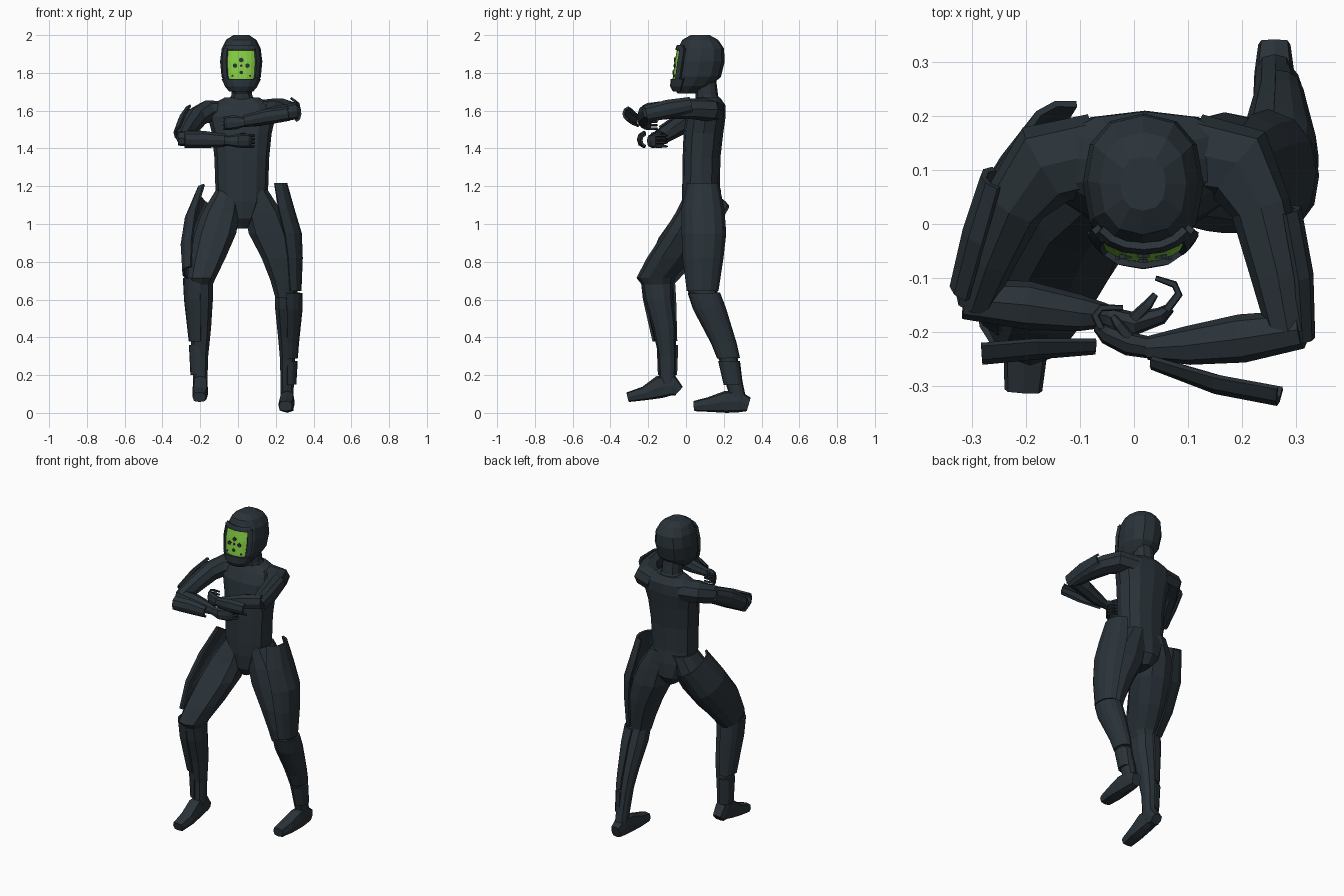
import bpy, bmesh, math
from mathutils import Vector

PI = math.pi
Z = Vector((0, 0, 1))


def material(name, rgb):
    m = bpy.data.materials.new(name)
    m.diffuse_color = (*rgb, 1)
    return m


SUIT = material("dark slate", (0.023, 0.033, 0.041))
GREEN = material("visor green", (0.235, 0.61, 0.055))


def loft(name, rings, n=10, mat=SUIT, arc=None, level=False, power=0.85, thick=0.012):
    """Skin rings (x, y, z, ru, rv); arc=(middle, half) makes an open plate."""
    pts = [Vector(r[:3]) for r in rings]
    bm = bmesh.new()
    if arc:
        angles = [arc[0] - arc[1] + 2 * arc[1] * i / n for i in range(n + 1)]
    else:
        angles = [2 * PI * i / n - PI / 2 for i in range(n)]
    rows = []
    for i, r in enumerate(rings):
        if level:
            u, v = Vector((1, 0, 0)), Vector((0, 1, 0))
        else:
            t = (pts[min(i + 1, len(pts) - 1)] - pts[max(i - 1, 0)]).normalized()
            u = t.cross(Z).normalized()
            v = u.cross(t)
        row = []
        for a in angles:
            c, s = math.cos(a), math.sin(a)
            c = math.copysign(abs(c) ** power, c)
            s = math.copysign(abs(s) ** power, s)
            row.append(bm.verts.new(pts[i] + u * c * r[3] + v * s * r[4]))
        rows.append(row)
    m = len(angles)
    for a, b in zip(rows, rows[1:]):
        for j in range(m - 1 if arc else m):
            k = (j + 1) % m
            bm.faces.new((a[j], a[k], b[k], b[j]))
    if not arc:
        bm.faces.new(rows[0])
        bm.faces.new(rows[-1])
    bmesh.ops.recalc_face_normals(bm, faces=bm.faces)
    me = bpy.data.meshes.new(name)
    bm.to_mesh(me)
    bm.free()
    me.materials.append(mat)
    ob = bpy.data.objects.new(name, me)
    bpy.context.collection.objects.link(ob)
    if arc:
        sol = ob.modifiers.new("thickness", "SOLIDIFY")
        sol.thickness, sol.offset = thick, 0
    return ob


# Torso, neck
CX = 0.02
loft("torso", [(CX, y, z, a, b) for z, y, a, b in (
    (0.975, .09, .03, .06), (1.03, .09, .085, .1), (1.12, .085, .135, .105), (1.2, .08, .14, .1),
    (1.35, .082, .145, .1), (1.48, .092, .158, .105), (1.57, .105, .18, .105),
    (1.63, .12, .165, .088), (1.67, .12, .09, .06))], 12, level=True)
loft("neck", [(CX, .125, 1.63, .09, .07), (CX, .11, 1.68, .058, .06), (CX, .105, 1.76, .055, .055)],
     10, level=True)

# Helmet
HX = 0.017
HP = 0.85
HEAD = [(1.69, 0, .04, .045), (1.73, .033, .078, .1), (1.78, .06, .104, .125),
        (1.86, .075, .112, .13), (1.93, .08, .103, .121), (1.975, .075, .08, .095), (2.0, .075, .042, .05)]


def head_ring(z, grow):
    for a, b in zip(HEAD, HEAD[1:]):
        if a[0] <= z <= b[0]:
            f = (z - a[0]) / (b[0] - a[0])
            y, rx, ry = (a[i] + (b[i] - a[i]) * f for i in (1, 2, 3))
            return (HX, y, z, rx + grow, ry + grow)


loft("helmet", [head_ring(h[0], 0) for h in HEAD], 12, level=True, power=HP)


def face_plate(name, levels, mid, half, grow, mat=SUIT, thick=.008, n=6):
    loft(name, [head_ring(z, grow) for z in levels], n, mat, (mid - PI / 2, half), True, HP, thick)


face_plate("visor", (1.765, 1.78, 1.86, 1.922), 0, .62, .002, GREEN, .006)
face_plate("chin_guard", (1.705, 1.73, 1.768), 0, 1.1, .01, thick=.014)
face_plate("brow", (1.92, 1.93, 1.945), 0, .8, .007, thick=.014)
for side in (-1, 1):
    face_plate("cheek_guard", (1.75, 1.78, 1.86, 1.93), side * .76, .14, .007, thick=.016, n=2)

# Dark spots on the visor
for x, z, r in ((.017, 1.868, .013), (-.016, 1.838, .013), (.05, 1.838, .013), (.017, 1.802, .01),
                (.017, 1.838, .007), (-.03, 1.785, .006), (.064, 1.785, .006)):
    _, cy, _, rx, ry = head_ring(z, .006)
    y = cy - ry * (1 - (abs(x - HX) / rx) ** (2 / HP)) ** (HP / 2)
    loft("visor_spot", [(x, y + .004, z, r, r), (x, y - .003, z, r, r)], 6, power=1)

# Right arm (-x): bent, forearm across the belly
loft("right_upper_arm", [(-.07, .13, 1.59, .075, .06), (-.165, .11, 1.595, .08, .06), (-.22, .04, 1.565, .058, .055),
                         (-.265, -.06, 1.505, .048, .05), (-.295, -.145, 1.455, .036, .042)], 8)
loft("right_forearm", [(-.315, -.14, 1.455, .036, .04), (-.2, -.15, 1.45, .045, .044),
                       (-.1, -.165, 1.445, .034, .036), (-.05, -.17, 1.44, .022, .026)], 8)
loft("right_arm_plate", [(-.23, .08, 1.59, .05, .043), (-.255, -.02, 1.54, .058, .052),
                         (-.287, -.125, 1.475, .05, .045)], 4, arc=(.2, 1.1))
loft("right_forearm_plate", [(-.285, -.2, 1.447, .055, .042), (-.18, -.193, 1.447, .052, .043),
                             (-.07, -.2, 1.443, .036, .032)], 4, arc=(0, 1.2))
loft("right_hand", [(-.06, -.17, 1.44, .02, .024), (0, -.185, 1.44, .022, .036), (.05, -.17, 1.44, .016, .038),
                    (.068, -.155, 1.44, .009, .034)], 8)

# Left arm (+x): raised, forearm across the chest
loft("left_upper_arm", [(.11, .13, 1.595, .075, .06), (.195, .11, 1.605, .078, .06), (.235, .03, 1.61, .056, .055),
                        (.265, -.09, 1.605, .05, .05), (.285, -.2, 1.595, .038, .045)], 8)
loft("left_forearm", [(.31, -.195, 1.6, .036, .044), (.2, -.212, 1.58, .045, .045),
                      (.1, -.225, 1.555, .036, .038), (.025, -.23, 1.54, .022, .027)], 8)
loft("left_arm_plate", [(.25, .02, 1.63, .055, .042), (.272, -.1, 1.608, .055, .05),
                        (.285, -.215, 1.582, .045, .043)], 4, arc=(PI, 1.1))
loft("left_forearm_plate", [(.275, -.28, 1.585, .052, .036), (.16, -.26, 1.568, .05, .04),
                            (.04, -.235, 1.545, .03, .03)], 4, arc=(PI, 1.15))
loft("left_hand", [(.035, -.23, 1.54, .02, .024), (-.01, -.222, 1.538, .022, .036),
                   (-.05, -.205, 1.535, .018, .038), (-.068, -.19, 1.533, .01, .034)], 8)

# Curled fingers and thumbs
for i in range(4):
    dz = (i - 1.5) * .019
    loft("right_finger", [(.06, -.16, 1.44 + dz, .008, .008), (.083, -.13, 1.44 + dz, .008, .008),
                          (.075, -.112, 1.44 + dz, .007, .007), (.04, -.1, 1.44 + dz, .005, .005)], 5)
    loft("left_finger", [(-.06, -.195, 1.533 + dz, .008, .008), (-.072, -.17, 1.533 + dz, .008, .008),
                         (-.06, -.155, 1.533 + dz, .007, .007), (-.02, -.155, 1.533 + dz, .005, .005)], 5)
loft("right_thumb", [(0, -.175, 1.465, .012, .01), (.025, -.15, 1.475, .01, .01), (.04, -.13, 1.475, .006, .006)], 5)
loft("left_thumb", [(-.01, -.21, 1.56, .012, .01), (-.03, -.185, 1.565, .01, .01), (-.04, -.17, 1.565, .006, .006)], 5)

# Right leg (-x): stepping forward
loft("right_thigh", [(-.05, .095, 1.18, .07, .09), (-.09, .06, 1.06, .105, .115), (-.12, 0, .95, .115, .122),
                     (-.16, -.085, .82, .098, .122), (-.193, -.16, .715, .079, .102), (-.2, -.15, .66, .06, .07)],
     10, level=True)
loft("right_calf", [(-.2, -.155, .7, .07, .085), (-.2, -.145, .6, .07, .077), (-.2, -.115, .45, .06, .062),
                    (-.2, -.1, .3, .044, .046), (-.2, -.098, .12, .038, .042)], 10, level=True)
loft("right_thigh_plate", [(-.12, .13, 1.15, .09, .11), (-.16, .04, 1.0, .115, .12), (-.19, -.06, .86, .108, .115),
                           (-.21, -.14, .73, .08, .085)], 6, arc=(0, 1.35))
loft("right_shin_plate", [(-.203, -.15, .715, .083, .085), (-.203, -.14, .6, .077, .082),
                          (-.2, -.112, .38, .055, .06)], 8, arc=(PI, 1.6), level=True)
loft("right_ankle_plate", [(-.203, -.098, .36, .051, .051), (-.203, -.098, .2, .043, .045)], 6,
     arc=(PI, 1.6), level=True)
loft("right_foot", [(-.2, -.037, .115, .032, .03), (-.2, -.07, .145, .038, .055), (-.2, -.14, .137, .04, .06),
                    (-.2, -.22, .103, .042, .037), (-.205, -.308, .083, .035, .026)], 8, power=.6)

# Left leg (+x): trailing
loft("left_thigh", [(.09, .09, 1.18, .07, .09), (.135, .092, 1.06, .105, .105), (.168, .095, .95, .116, .112),
                    (.217, .09, .82, .096, .107), (.245, .088, .7, .076, .09), (.255, .09, .61, .06, .072)],
     10, level=True)
loft("left_calf", [(.255, .09, .65, .062, .072), (.26, .122, .55, .066, .077), (.262, .185, .4, .052, .062),
                   (.262, .225, .28, .041, .05), (.26, .265, .12, .036, .044), (.26, .28, .06, .035, .044)],
     10, level=True)
loft("left_thigh_plate", [(.17, .09, 1.215, .085, .08), (.185, .09, 1.08, .108, .11), (.215, .095, .95, .117, .115),
                          (.237, .09, .82, .1, .105), (.255, .088, .645, .075, .08)], 6, arc=(0, 1.35), level=True)
loft("left_shin_plate", [(.258, .095, .635, .077, .08), (.262, .125, .55, .074, .082),
                         (.264, .2, .37, .053, .062), (.264, .225, .29, .047, .055)], 8, arc=(0, 1.6), level=True)
loft("left_ankle_plate", [(.264, .228, .275, .046, .052), (.262, .25, .15, .041, .045)], 6,
     arc=(0, 1.6), level=True)
loft("left_foot", [(.26, .332, .045, .03, .037), (.26, .28, .06, .037, .058), (.26, .21, .058, .04, .058),
                   (.256, .12, .044, .043, .039), (.252, .042, .036, .035, .027)], 8, power=.6)
